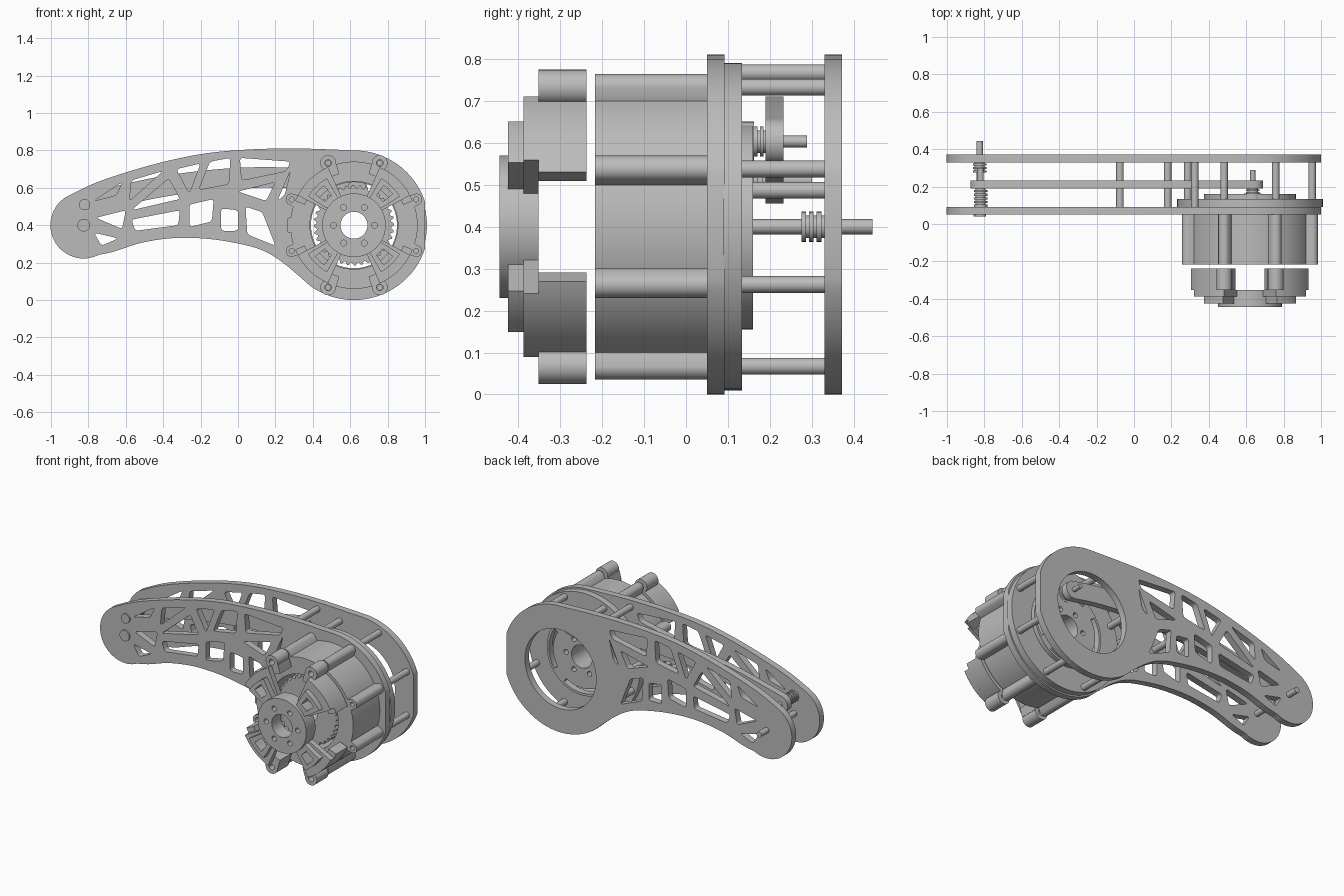
import bpy
from math import sin, cos, pi, radians, sqrt
from mathutils import Vector

if "Cube" in bpy.data.objects:
    bpy.data.objects.remove(bpy.data.objects["Cube"])

grey = bpy.data.materials.new("plain_grey")
grey.use_nodes = True
COLOUR = (0.5, 0.5, 0.5, 1)
grey.diffuse_color = COLOUR
grey.node_tree.nodes["Principled BSDF"].inputs["Base Color"].default_value = COLOUR

MX, MZ = 0.62, 0.40          # motor axis
EAR_R = 0.36                 # bolt circle of the motor ears
EAR_ANGLES = [22.5 + 45 * k for k in range(8)]


def polar(r, deg, cx=MX, cz=MZ):
    return (cx + r * cos(radians(deg)), cz + r * sin(radians(deg)))


def arc(r, a0, a1, n=24, cx=MX, cz=MZ):
    return [polar(r, a0 + (a1 - a0) * i / n, cx, cz) for i in range(n + 1)]


def circle(c, r, n=24):
    return arc(r, 0, 360, n, *c)[:-1]


def sector(r0, r1, a0, a1):
    return arc(r1, a0, a1) + arc(r0, a1, a0)


def smooth_chain(pts, steps=6):
    """Catmull-Rom curve through an open chain of points."""
    p = [Vector(q) for q in [pts[0]] + pts + [pts[-1]]]
    out = []
    for a, b, c, d in zip(p, p[1:], p[2:], p[3:]):
        for i in range(steps):
            t = i / steps
            out.append(tuple(0.5 * (2 * b + (c - a) * t + (2 * a - 5 * b + 4 * c - d) * t ** 2
                                    + (3 * b - a - 3 * c + d) * t ** 3)))
    return out + [pts[-1]]


def rounded(pts, radius=0.018, n=4):
    """Polygon with softened corners."""
    out = []
    for i, q in enumerate(pts):
        c = Vector(q)
        ends = []
        for other in (pts[i - 1], pts[(i + 1) % len(pts)]):
            d = Vector(other) - c
            ends.append(c + d.normalized() * min(radius, d.length * 0.4))
        for k in range(n + 1):
            t = k / n
            out.append(tuple(ends[0] * (1 - t) ** 2 + c * 2 * t * (1 - t) + ends[1] * t * t))
    return out


def slab(name, loops, y0, y1):
    """Flat part in the x-z plane with holes, from depth y0 to y1."""
    cu = bpy.data.curves.new(name, 'CURVE')
    cu.dimensions = '2D'
    cu.fill_mode = 'BOTH'
    cu.extrude = (y1 - y0) / 2
    for loop in loops:
        sp = cu.splines.new('POLY')
        sp.points.add(len(loop) - 1)
        for p, (x, z) in zip(sp.points, loop):
            p.co = (x, z, 0, 1)
        sp.use_cyclic_u = True
    ob = bpy.data.objects.new(name, cu)
    ob.rotation_euler = (pi / 2, 0, 0)
    ob.location.y = (y0 + y1) / 2
    bpy.context.collection.objects.link(ob)
    bpy.ops.object.select_all(action='DESELECT')
    ob.select_set(True)
    bpy.context.view_layer.objects.active = ob
    bpy.ops.object.convert(target='MESH')
    ob = bpy.context.object
    ob.data.materials.clear()
    ob.data.materials.append(grey)
    bpy.ops.object.shade_smooth_by_angle(angle=radians(35))
    return ob


def rod(name, c, r, y0, y1):
    return slab(name, [circle(c, r)], y0, y1)


# Arm side plates with truss cutouts
TIP = (-0.825, 0.40)
LINK_PIN = (-0.82, 0.51)
CRANK_PIN = (0.635, 0.603)
top_edge = smooth_chain([polar(0.4, 90), (0.33, 0.81), (0.06, 0.805), (-0.2, 0.78),
                         (-0.47, 0.72), (-0.74, 0.635), polar(0.178, 114, *TIP)])
low_edge = smooth_chain([polar(0.178, 297, *TIP), (-0.66, 0.26), (-0.52, 0.305), (-0.36, 0.33),
                         (-0.2, 0.33), (-0.04, 0.31), (0.12, 0.27), (0.24, 0.2), polar(0.4, -126)])
outline = (arc(0.4, -126, -18)[1:] + arc(0.4, 18, 90)[:-1] + top_edge
           + arc(0.178, 114, 297, 32, *TIP)[1:-1] + low_edge)
truss = [
    [(-.77, .36), (-.64, .33), (-.73, .29)],
    [(-.76, .44), (-.60, .48), (-.62, .38)],
    [(-.77, .53), (-.62, .63), (-.65, .56)],
    [(-.58, .53), (-.57, .64), (-.40, .69)],
    [(-.57, .48), (-.37, .65), (-.31, .54)],
    [(-.57, .43), (-.31, .48), (-.32, .40), (-.55, .37)],
    [(-.33, .70), (-.20, .73), (-.26, .57)],
    [(-.15, .74), (-.04, .76), (-.05, .62), (-.21, .59)],
    [(.01, .76), (.28, .74), (.26, .69), (.02, .64)],
    [(.00, .58), (.20, .63), (.15, .53)],
    [(-.26, .51), (-.13, .54), (-.14, .42), (-.26, .39)],
    [(-.09, .49), (-.09, .37), (.00, .37), (.00, .48)],
    [(.04, .50), (.13, .47), (.20, .29), (.05, .35)],
    [(.21, .53), (.28, .69), (.25, .56)],
]
cutouts = [rounded(t) for t in truss]
for name, hole, y0 in (("front_plate", 0.235, 0.05), ("rear_plate", 0.25, 0.33)):
    slab(name, [outline, circle((MX, MZ), hole, 64)] + cutouts, y0, y0 + 0.042)

# Standoffs between the plates
spots = [polar(EAR_R, a) for a in EAR_ANGLES] + [(0.325, 0.767), (0.18, 0.487), (-0.075, 0.537)]
for c in spots:
    rod("standoff", c, 0.02, 0.06, 0.365)

# Motor body: ring with eight bolt ears
def body_radius(deg, base=0.34, ear=0.032):
    d = radians((deg - 22.5 + 22.5) % 45 - 22.5)
    s = ear ** 2 - (EAR_R * sin(d)) ** 2
    return max(base, EAR_R * cos(d) + sqrt(s)) if s > 0 else base


bore = circle((MX, MZ), 0.235, 64)
shell = [polar(body_radius(a), a) for a in range(360)]
slab("motor_body", [shell, bore] + [circle(polar(EAR_R, a), 0.014, 12) for a in EAR_ANGLES], -0.217, 0.052)
slab("motor_flange", [circle((MX, MZ), 0.39, 96), bore], 0.09, 0.133)

# Toothed rotor and slotted rear cap
axle = circle((MX, MZ), 0.072, 40)
bolts = [circle(polar(0.11, 60 * k), 0.016, 12) for k in range(6)]
teeth = [polar(0.215 if i % 4 < 2 else 0.2, i * 2.5) for i in range(144)]
slab("rotor", [teeth, axle], -0.19, 0.12)
slots = [sector(0.2, 0.23, 90 * k - 33, 90 * k + 33) for k in range(4)]
slab("rear_cap", [circle((MX, MZ), 0.245, 64), axle] + bolts + slots, 0.12, 0.16)

# Front cover: hub, windowed arms, curved walls and screw bosses
slab("cover_hub", [circle((MX, MZ), 0.17, 64), axle] + bolts, -0.445, -0.352)
for k in range(4):
    flip = k % 2
    def span(a, b):
        return (90 * k + 90 - b, 90 * k + 90 - a) if flip else (90 * k + a, 90 * k + b)
    window = sector(0.2, 0.265, *span(39, 53))
    slab("cover_arm", [sector(0.15, 0.29, *span(32, 60)), window], -0.424, -0.388)
    slab("cover_shoulder", [sector(0.15, 0.34, *span(28, 66)), window], -0.388, -0.352)
    slab("cover_wall", [sector(0.285, 0.34, *span(22.5, 74))], -0.352, -0.237)
    boss = polar(EAR_R, span(67.5, 67.5)[0])
    slab("cover_boss", [circle(boss, 0.042), circle(boss, 0.018, 16)], -0.352, -0.237)

# Cable socket on the motor side
slab("cable_socket", [rounded([(0.265, 0.36), (0.31, 0.36), (0.31, 0.44), (0.265, 0.44)], 0.008)], -0.21, -0.1)

# Curved connecting link
mid = [Vector(p) for p in smooth_chain([LINK_PIN, (-0.45, 0.598), (-0.1, 0.645), (0.2, 0.655),
                                        (0.45, 0.635), CRANK_PIN])]
upper, lower = [], []
for i, p in enumerate(mid):
    d = (mid[min(i + 1, len(mid) - 1)] - mid[max(i - 1, 0)]).normalized() * 0.055
    upper.append((p.x - d.y, p.y + d.x))
    lower.append((p.x + d.y, p.y - d.x))
cap_left = arc(0.055, 104, 282, 16, *LINK_PIN)[1:-1]
cap_right = arc(0.055, -98, 78, 16, *CRANK_PIN)[1:-1]
slab("connecting_link", [upper[::-1] + cap_left + lower + cap_right], 0.19, 0.232)

# Pins with ribbed collars
def collar(name, c, y0, y1, ribs):
    step = (y1 - y0) / ribs
    rod(name, c, 0.027, y0, y1)
    for i in range(ribs):
        rod(name + "_rib", c, 0.036, y0 + i * step, y0 + (i + 0.6) * step)


rod("crank_base", CRANK_PIN, 0.048, 0.133, 0.162)
collar("crank_collar", CRANK_PIN, 0.162, 0.19, 2)
rod("crank_pin", CRANK_PIN, 0.014, 0.19, 0.288)
rod("tip_shaft", TIP, 0.018, 0.04, 0.445)
rod("tip_shaft_head", TIP, 0.034, 0.04, 0.05)
collar("tip_collar", TIP, 0.275, 0.33, 3)
rod("link_pin", LINK_PIN, 0.016, 0.04, 0.3)
rod("link_pin_head", LINK_PIN, 0.03, 0.04, 0.05)
collar("link_collar", LINK_PIN, 0.092, 0.19, 5)
